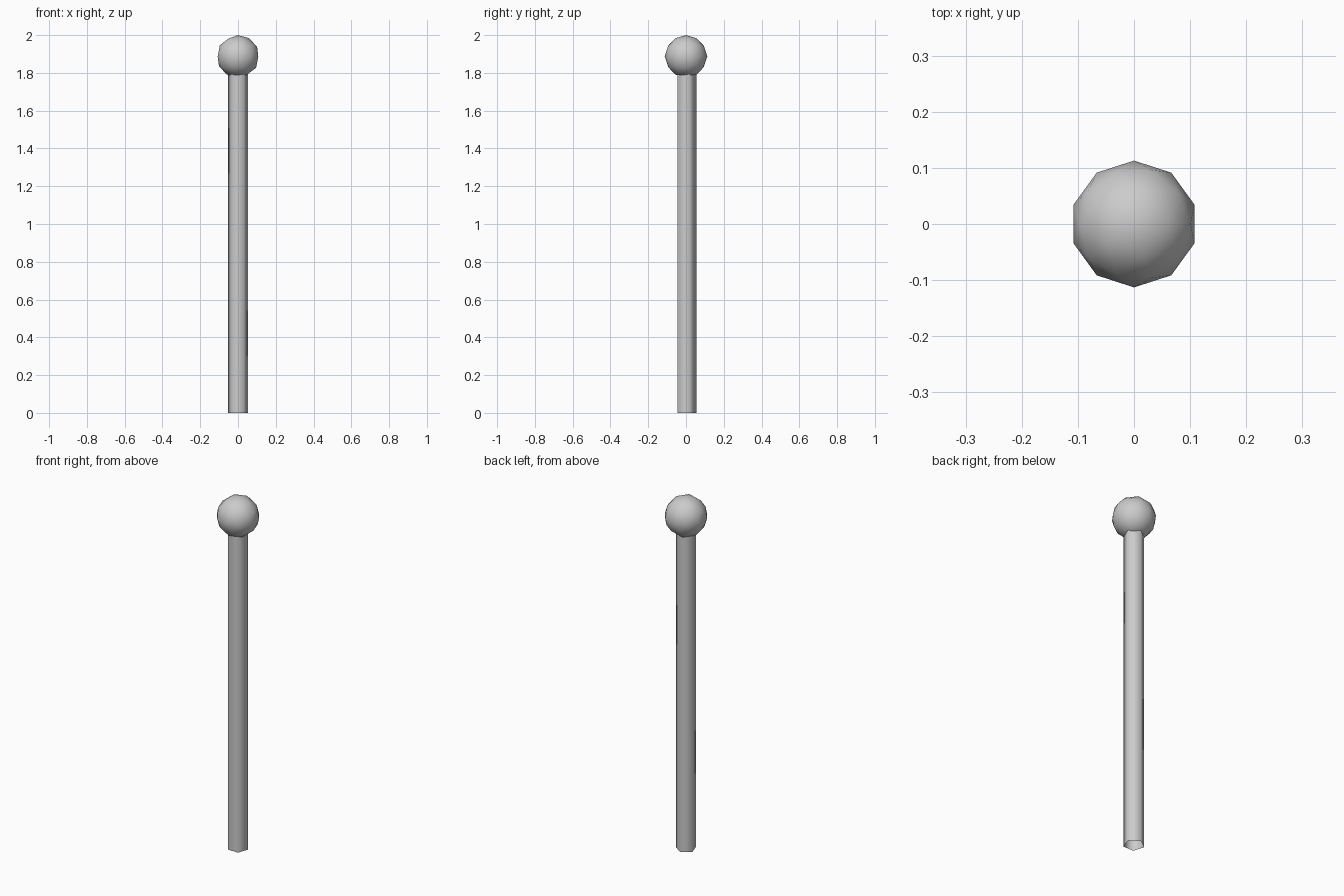
import bpy

if "Cube" in bpy.data.objects:
    bpy.data.objects.remove(bpy.data.objects["Cube"])

BALL_R = 0.113
BALL_Z = 2.0 - BALL_R
POLE_R = 0.055
POLE_TOP = 1.81


def finish(name):
    obj = bpy.context.object
    obj.name = name
    bpy.ops.object.shade_smooth()
    return obj


# Five-sided open tube, one corner towards the back
bpy.ops.mesh.primitive_cylinder_add(vertices=5, radius=POLE_R, depth=POLE_TOP,
                                    end_fill_type='NOTHING',
                                    location=(0, 0, POLE_TOP / 2))
finish("pole")

# Low-poly ball finial
bpy.ops.mesh.primitive_ico_sphere_add(subdivisions=2, radius=BALL_R,
                                      location=(0, 0, BALL_Z))
finish("ball_finial")
